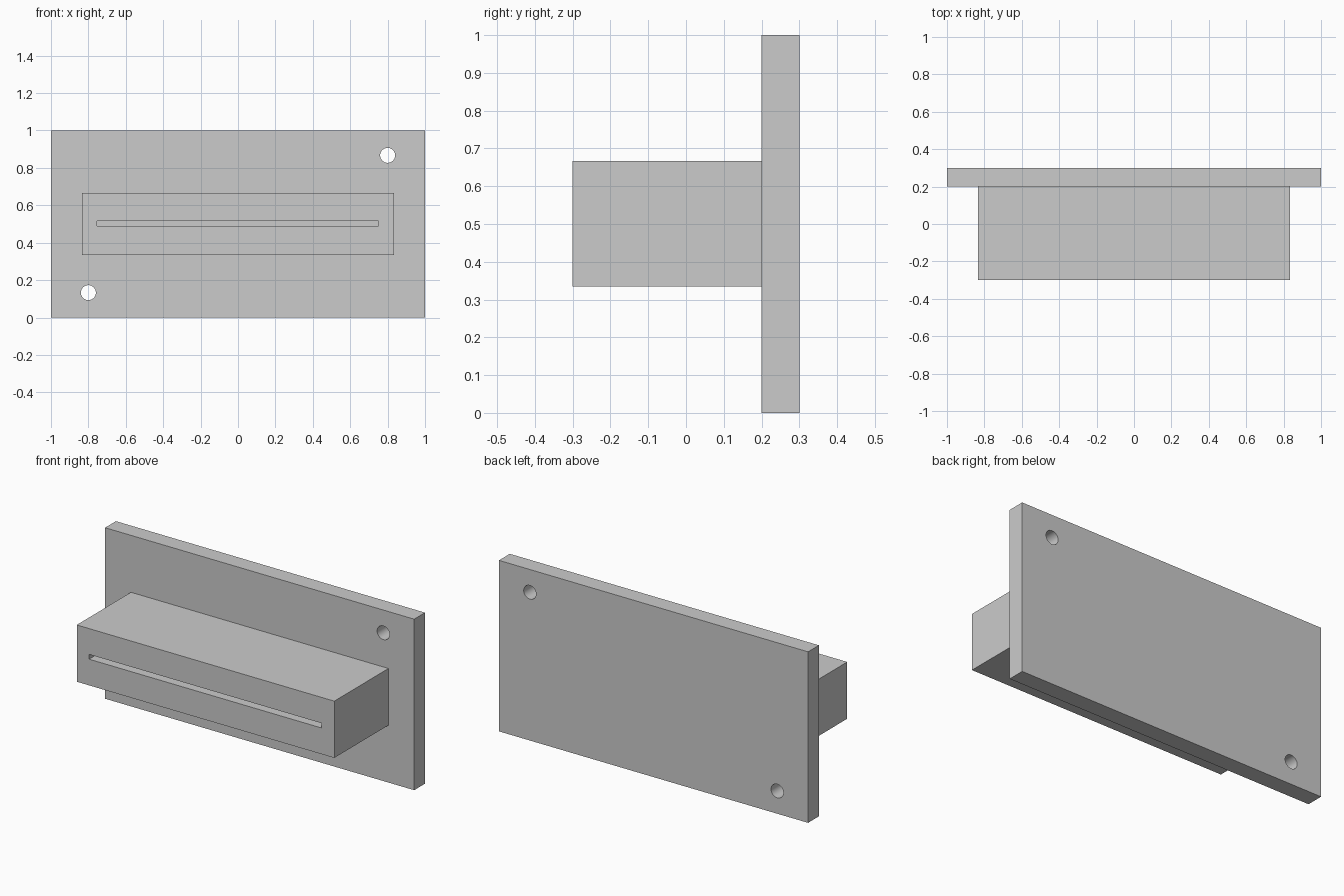
import bpy

if "Cube" in bpy.data.objects:
    bpy.data.objects.remove(bpy.data.objects["Cube"])


def box(name, x, y, z):
    """Box from (min, max) ranges on each axis."""
    bpy.ops.mesh.primitive_cube_add(
        size=1, location=[(a + b) / 2 for a, b in (x, y, z)])
    ob = bpy.context.object
    ob.name = name
    ob.scale = [b - a for a, b in (x, y, z)]
    bpy.ops.object.transform_apply(location=False, rotation=False, scale=True)
    return ob


def cut(target, cutter):
    """Subtract the cutter, bake the result and discard the cutter."""
    cutter.hide_render = True
    mod = target.modifiers.new("cut", 'BOOLEAN')
    mod.operation = 'DIFFERENCE'
    mod.solver = 'EXACT'
    mod.object = cutter
    bpy.context.view_layer.objects.active = target
    bpy.ops.object.modifier_apply(modifier=mod.name)
    bpy.data.objects.remove(cutter)


# Mounting plate with two diagonally placed screw holes
plate = box("mounting_plate", (-1, 1), (0.2, 0.3), (0, 1))
for side in (-1, 1):
    bpy.ops.mesh.primitive_cylinder_add(
        vertices=48, radius=0.04, depth=0.4,
        location=(0.8 * side, 0.25, 0.5 + 0.367 * side),
        rotation=(1.570796, 0, 0))
    cut(plate, bpy.context.object)
bpy.ops.object.select_all(action='DESELECT')
plate.select_set(True)
bpy.context.view_layer.objects.active = plate
bpy.ops.object.shade_smooth_by_angle()

# Socket block with a long narrow slot in the front
block = box("socket_block", (-0.833, 0.833), (-0.3, 0.2), (0.335, 0.667))
cut(block, box("slot_cutter", (-0.753, 0.75), (-0.4, 0.1), (0.488, 0.516)))
